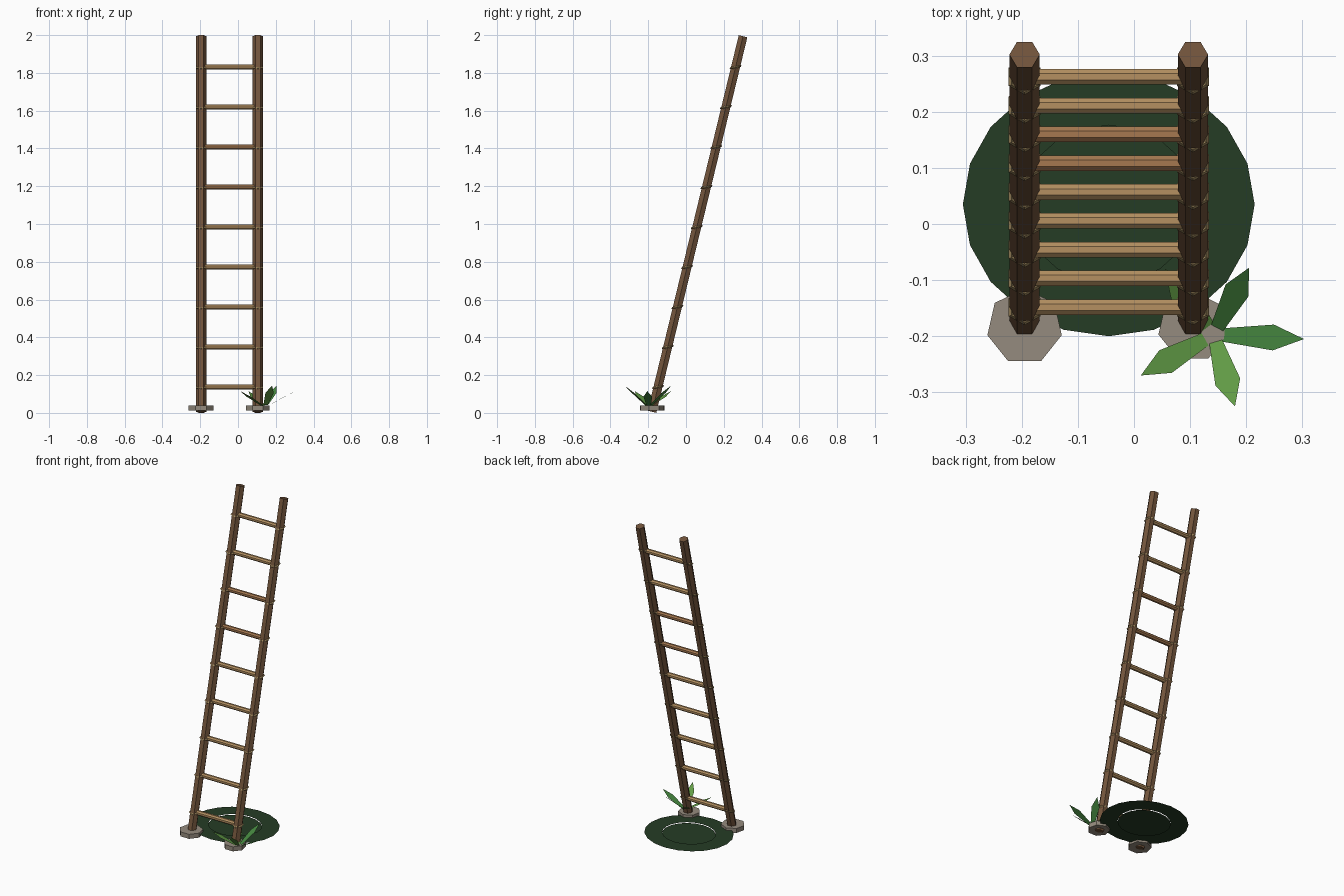
import bpy, math
from mathutils import Vector, Matrix

if "Cube" in bpy.data.objects:
    bpy.data.objects.remove(bpy.data.objects["Cube"])


def mat(name, r, g, b):
    m = bpy.data.materials.new(name)
    m.diffuse_color = (r, g, b, 1)
    m.use_nodes = True
    m.node_tree.nodes["Principled BSDF"].inputs["Base Color"].default_value = m.diffuse_color
    return m


WOOD = mat("dark_wood", 0.17, 0.09, 0.045)
TAN = mat("tan_wood", 0.46, 0.28, 0.12)
RED = mat("red_wood", 0.38, 0.19, 0.08)
ROPE = mat("rope", 0.38, 0.27, 0.12)
STONE = mat("stone", 0.30, 0.26, 0.21)
MOSS = mat("moss", 0.018, 0.045, 0.018)
LEAF = mat("leaf", 0.12, 0.33, 0.06)
LEAF_DARK = mat("leaf_dark", 0.06, 0.24, 0.05)


def finish(name, m):
    ob = bpy.context.object
    ob.name = name
    ob.data.materials.append(m)
    return ob


def rod(name, a, b, r, sides, m, spin=0.0):
    """Flat-sided cylinder between two points."""
    a, b = Vector(a), Vector(b)
    d = b - a
    bpy.ops.mesh.primitive_cylinder_add(vertices=sides, radius=r, depth=d.length)
    ob = finish(name, m)
    ob.data.transform(Matrix.Rotation(spin, 4, 'Z'))
    ob.matrix_world = Matrix.Translation((a + b) / 2) @ \
        Vector((0, 0, 1)).rotation_difference(d).to_matrix().to_4x4()
    return ob


def mesh(name, verts, faces, m):
    me = bpy.data.meshes.new(name)
    me.from_pydata(verts, [], faces)
    me.materials.append(m)
    ob = bpy.data.objects.new(name, me)
    bpy.context.collection.objects.link(ob)
    return ob


# Leaning centre line of the ladder
BOTTOM, TOP = (-0.18, 0.006), (0.302, 1.994)
SLOPE = (TOP[0] - BOTTOM[0]) / (TOP[1] - BOTTOM[1])
RAILS = {"left": -0.195, "right": 0.105}


def lean(z):
    return BOTTOM[0] + SLOPE * (z - BOTTOM[1])


# Rails and footing stones
for side, x in RAILS.items():
    rod(side + "_rail", (x, *BOTTOM), (x, *TOP), 0.027, 6, WOOD, math.pi / 6)
    rod(side + "_foot_stone", (x, -0.183, 0.012), (x, -0.183, 0.04),
        0.068 if side == "left" else 0.063, 7, STONE)

# Rungs with a rope lashing at each end
for i in range(9):
    z = 0.137 + i * 0.2117
    rod(f"rung_{i + 1}", (RAILS["left"], lean(z), z), (RAILS["right"], lean(z), z),
        0.0150, 8, RED if i in (5, 6) else TAN, math.pi / 8)
    for side, x in RAILS.items():
        bpy.ops.mesh.primitive_torus_add(
            major_segments=6, minor_segments=4, major_radius=0.0265, minor_radius=0.0065)
        ob = finish(f"{side}_lashing_{i + 1}", ROPE)
        ob.data.transform(Matrix.Rotation(math.pi / 6, 4, 'Z'))
        ob.location = (x, lean(z), z)
        ob.rotation_euler.x = 0.24


# Moss patch: flat ring with a slightly lower centre
def oval(k, z, n=20):
    return [(-0.045 + 0.26 * k * math.cos(math.tau * i / n),
             0.035 + 0.235 * k * math.sin(math.tau * i / n), z) for i in range(n)]


N = 20
mesh("moss_ring", oval(1, 0.024) + oval(0.6, 0.024),
     [(i, (i + 1) % N, N + (i + 1) % N, N + i) for i in range(N)], MOSS)
mesh("moss_centre", oval(0.6, 0.019), [tuple(range(N))], MOSS)

# Plant: five flat pointed leaves fanning out from the right foot
base = Vector((0.142, -0.197, 0.03))
tips = [(0.303, -0.205, 0.115), (0.205, -0.078, 0.145), (0.18, -0.325, 0.145),
        (0.012, -0.27, 0.115), (0.055, -0.08, 0.115)]
for i, tip in enumerate(tips):
    d = Vector(tip) - base
    w = d.cross(Vector((0, 0, 1))).normalized()
    outline = [(0.1, 0.012), (0.66, 0.023), (1, 0), (0.66, -0.023), (0.1, -0.012)]
    mesh(f"leaf_{i + 1}", [base + d * t + w * s for t, s in outline],
         [(0, 1, 2, 3, 4)], LEAF_DARK if i in (0, 1) else LEAF)
